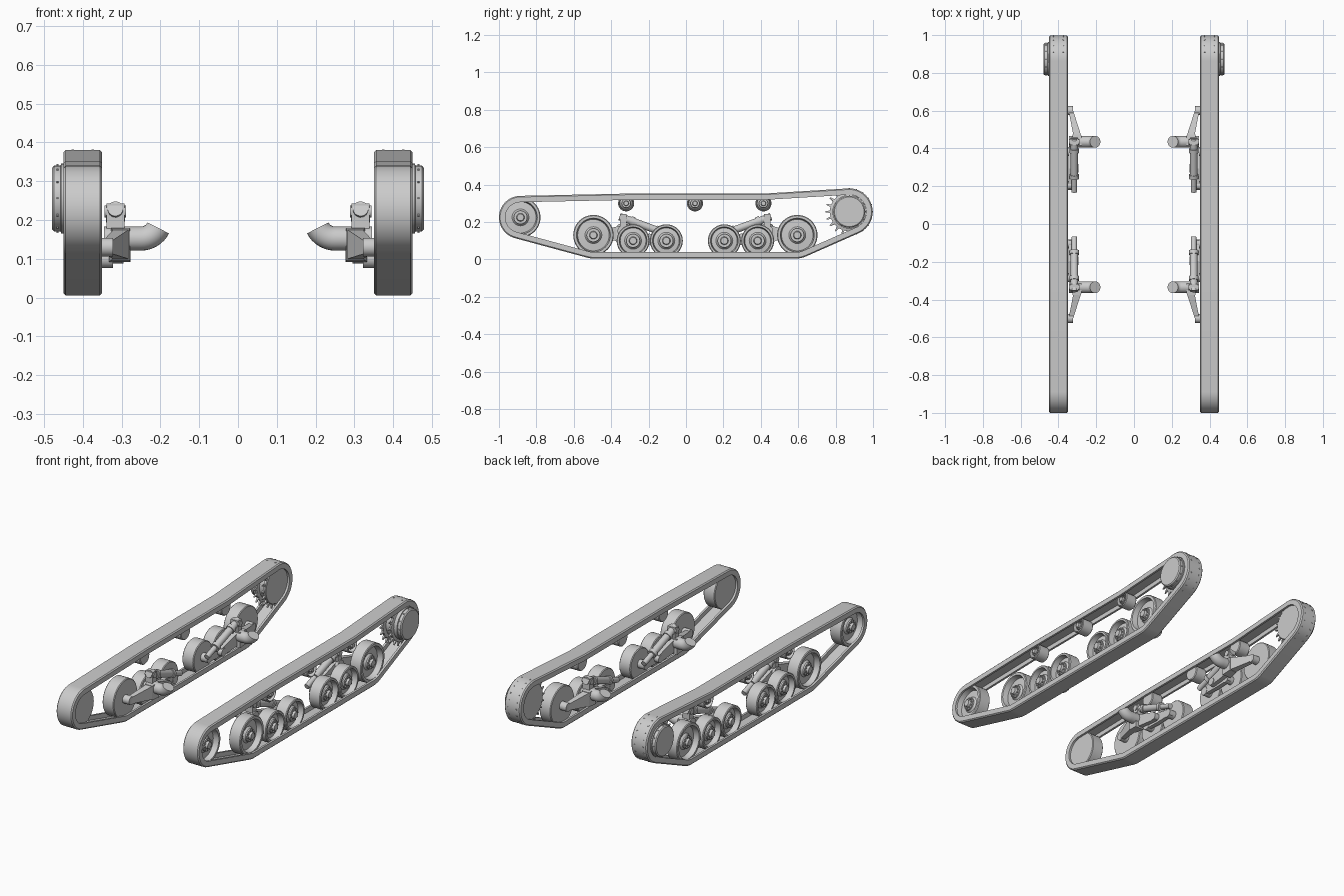
import bpy, bmesh
from math import sin, cos, pi, atan2, acos, hypot, radians
from mathutils import Vector

cube = bpy.data.objects.get("Cube")
if cube:
    bpy.data.objects.remove(cube, do_unlink=True)

grey = bpy.data.materials.new("plain_grey")
grey.use_nodes = True
grey.diffuse_color = (0.6, 0.6, 0.6, 1)
grey.node_tree.nodes["Principled BSDF"].inputs["Base Color"].default_value = (0.6, 0.6, 0.6, 1)
parts = []


def add_part(name, shells, closed=False):
    """Skin each list of rings into a solid, then mirror it to the other track."""
    bm = bmesh.new()
    for rings in shells:
        vs = [[bm.verts.new(p) for p in ring] for ring in rings]
        n = len(vs[0])
        for k in range(len(vs) if closed else len(vs) - 1):
            a, b = vs[k], vs[(k + 1) % len(vs)]
            for i in range(n):
                j = (i + 1) % n
                bm.faces.new((a[i], a[j], b[j], b[i]))
        if not closed:
            bm.faces.new(vs[0])
            bm.faces.new(vs[-1])
    bmesh.ops.recalc_face_normals(bm, faces=bm.faces)
    mesh = bpy.data.meshes.new(name)
    bm.to_mesh(mesh)
    bm.free()
    mesh.materials.append(grey)
    obj = bpy.data.objects.new(name, mesh)
    bpy.context.collection.objects.link(obj)
    obj.modifiers.new("both_sides", 'MIRROR').use_axis[0] = True
    parts.append(obj)


def circle(centre, axis, r, n):
    axis = Vector(axis).normalized()
    u = axis.orthogonal().normalized()
    v = axis.cross(u)
    return [Vector(centre) + r * (cos(2 * pi * i / n) * u + sin(2 * pi * i / n) * v) for i in range(n)]


def rod(a, b, r, n=20):
    d = Vector(b) - Vector(a)
    return [circle(a, d, r, n), circle(b, d, r, n)]


def lathe(y, z, profile, n=40):
    return [circle((x, y, z), (1, 0, 0), r, n) for x, r in profile]


def bar(a, b, wa, ha, wb, hb):
    """Tapered box running along y from a to b."""
    return [[Vector((p[0] + i * w / 2, p[1], p[2] + k * h / 2))
             for i, k in ((-1, -1), (1, -1), (1, 1), (-1, 1))]
            for p, w, h in ((a, wa, ha), (b, wb, hb))]


def around(y, z, r, count):
    for i in range(count):
        t = 2 * pi * i / count
        yield t, y + r * cos(t), z + r * sin(t)


# Track belt, wrapped round the wheels, with raised rims either side
idler, sprocket = (-0.885, 0.225), (0.873, 0.255)
rollers = (0.414, 0.048, -0.32)
stops = [(*idler, 0.115), (-0.495, 0.13, 0.125), (0.59, 0.13, 0.125), (*sprocket, 0.125)]
stops += [(y, 0.30, 0.052) for y in rollers]
leave = []
for (y1, z1, r1), (y2, z2, r2) in zip(stops, stops[1:] + stops[:1]):
    dy, dz = y2 - y1, z2 - z1
    leave.append(atan2(dz, dy) - acos((r1 - r2) / hypot(dy, dz)))
half = [(0.044, 0), (0.05, 0.006), (0.05, 0.034), (0.038, 0.034), (0.038, 0.009)]
section = half + [(-x, d) for x, d in reversed(half)]
rings = []
for k, (y, z, r) in enumerate(stops):
    start = leave[k - 1]
    turn = (leave[k] - start + pi / 2) % (2 * pi) - pi / 2
    if turn < 0.1:
        angles = [start + turn / 2]
    else:
        steps = max(2, round(turn / 0.12))
        angles = [start + turn * i / steps for i in range(steps + 1)]
    for t in angles:
        rings.append([Vector((0.4 + x, y + (r - d) * cos(t), z + (r - d) * sin(t))) for x, d in section])
add_part("track_belt", [rings], closed=True)


# Dished wheels with bolted hubs
def wheel(name, y, z, R):
    hub = min(0.036, R * 0.55)
    profile = [(0.364, R - 0.004), (0.368, R), (0.432, R), (0.436, R - 0.004),
               (0.436, R * 0.84), (0.405, R * 0.78), (0.408, hub * 1.25),
               (0.418, hub), (0.426, hub), (0.426, hub * 0.6), (0.44, hub * 0.5)]
    shells = [lathe(y, z, profile)]
    for t, by, bz in around(y, z, hub * 0.8, 10):
        shells.append(rod((0.42, by, bz), (0.432, by, bz), hub * 0.13, 6))
    add_part(name, shells)


wheel("idler_wheel", *idler, 0.107)
for i, y in enumerate(rollers):
    wheel(f"return_roller_{i + 1}", y, 0.30, 0.043)

# Drive sprocket: drum, outer cap and two toothed rings
sy, sz = sprocket
add_part("drive_sprocket", [lathe(sy, sz, [
    (0.364, 0.1), (0.368, 0.104), (0.38, 0.104), (0.384, 0.085), (0.416, 0.085), (0.42, 0.104),
    (0.432, 0.104), (0.436, 0.09), (0.456, 0.09), (0.457, 0.085), (0.474, 0.085), (0.479, 0.079)])])
teeth, bolts = [], []
for x in (0.374, 0.426):
    for t, y, z in around(sy, sz, 0.095, 20):
        n = Vector((0, cos(t), sin(t)))
        base = Vector((x, sy, sz))
        teeth.append([circle(base + n * 0.095, n, 0.011, 4), circle(base + n * 0.127, n, 0.004, 4)])
for t, y, z in around(sy, sz, 0.086, 12):
    bolts.append(rod((0.462, y, z), (0.468, y, z), 0.003, 6))
add_part("sprocket_teeth", teeth)
add_part("cap_bolts", bolts)

# Two bogies, the rear one a mirror of the front one
for end in ("front", "rear"):
    def P(x, y, z):
        return (x, y if end == "front" else 0.1 - y, z)

    _, big, _ = P(0, -0.495, 0)
    wheel(end + "_large_wheel", big, 0.13, 0.108)
    for i, y in enumerate((-0.283, -0.105)):
        wheel(f"{end}_small_wheel_{i + 1}", P(0, y, 0)[1], 0.10, 0.088)

    add_part(end + "_swing_arm", [
        bar(P(0.305, -0.315, 0.137), P(0.302, -0.375, 0.137), 0.055, 0.09, 0.045, 0.08),
        bar(P(0.302, -0.375, 0.137), P(0.334, -0.50, 0.13), 0.04, 0.075, 0.024, 0.036),
        rod(P(0.322, -0.50, 0.13), P(0.366, -0.50, 0.13), 0.024)])

    add_part(end + "_shock_bracket", [
        bar(P(0.316, -0.318, 0.205), P(0.316, -0.352, 0.205), 0.046, 0.074, 0.046, 0.074),
        rod(P(0.288, -0.335, 0.222), P(0.344, -0.335, 0.222), 0.016)])

    top, low = Vector(P(0.316, -0.355, 0.229)), Vector(P(0.316, -0.07, 0.125))
    at = lambda f: top.lerp(low, f)
    add_part(end + "_shock_absorber", [
        rod(top, at(0.74), 0.02), rod(at(0.7), low, 0.015),
        rod(at(0.2), at(0.27), 0.025), rod(at(0.68), at(0.75), 0.025)])

    add_part(end + "_rocker_beam", [
        bar(P(0.335, -0.30, 0.10), P(0.335, -0.195, 0.108), 0.022, 0.036, 0.026, 0.06),
        bar(P(0.335, -0.195, 0.108), P(0.335, -0.088, 0.10), 0.026, 0.06, 0.022, 0.036),
        rod(P(0.322, -0.283, 0.10), P(0.366, -0.283, 0.10), 0.024),
        rod(P(0.322, -0.105, 0.10), P(0.366, -0.105, 0.10), 0.024),
        rod(P(0.295, -0.195, 0.11), P(0.345, -0.195, 0.11), 0.022)])

    add_part(end + "_trailing_link", [
        bar(P(0.312, -0.33, 0.14), P(0.315, -0.185, 0.11), 0.034, 0.075, 0.03, 0.045)])

    # Curved mounting pipe on the inboard side
    pipe = [circle(P(0.345, -0.335, 0.152), (-1, 0, 0), 0.031, 24)]
    for i in range(9):
        t = radians(63) * i / 8
        centre = P(0.25 - 0.05 * sin(t), -0.335, 0.152 + 0.05 * (1 - cos(t)))
        side, up = Vector((0, 1, 0)), Vector((sin(t), 0, cos(t)))
        pipe.append([Vector(centre) + 0.031 * (cos(2 * pi * k / 24) * side + sin(2 * pi * k / 24) * up)
                     for k in range(24)])
    first = Vector(P(0.345, -0.335, 0.152))
    pipe[0] = [p + (first - Vector(P(0.25, -0.335, 0.152))) for p in pipe[1]]
    add_part(end + "_mounting_pipe", [pipe])

# Smooth the round surfaces, keep edges crisp
bpy.ops.object.select_all(action='DESELECT')
for obj in parts:
    obj.select_set(True)
bpy.context.view_layer.objects.active = parts[0]
bpy.ops.object.shade_smooth_by_angle(angle=radians(30))
